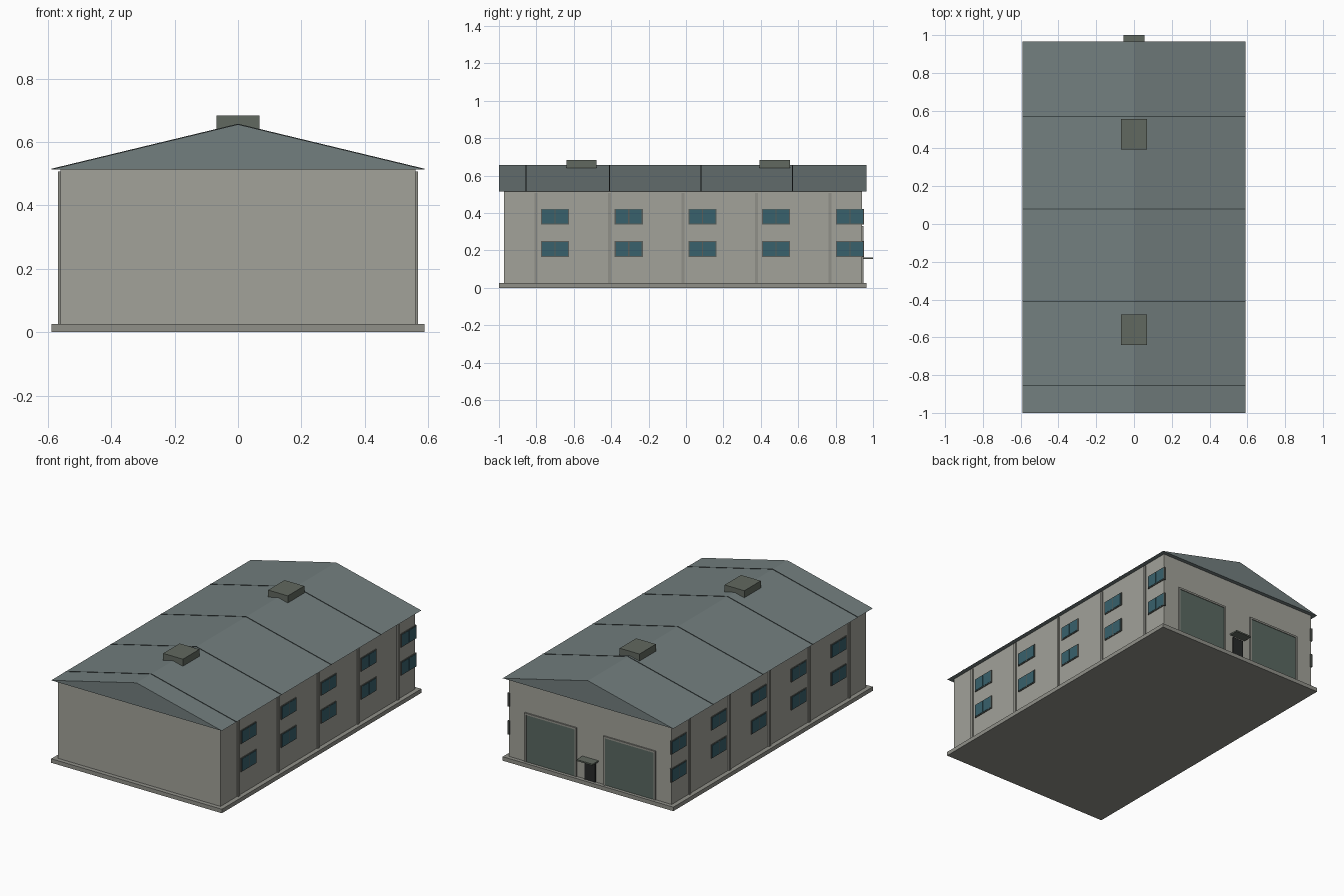
import bpy, bmesh

if "Cube" in bpy.data.objects:
    bpy.data.objects.remove(bpy.data.objects["Cube"])


def material(name, r, g, b):
    m = bpy.data.materials.new(name)
    m.diffuse_color = (r, g, b, 1)
    m.use_nodes = True
    m.node_tree.nodes["Principled BSDF"].inputs["Base Color"].default_value = m.diffuse_color
    return m


WALL = material("plaster", 0.36, 0.36, 0.32)
STONE = material("concrete", 0.28, 0.28, 0.25)
ROOF = material("roof_sheet", 0.17, 0.21, 0.21)
SEAM = material("seam", 0.05, 0.065, 0.065)
VENT = material("vent", 0.12, 0.14, 0.115)
FRAME = material("frame", 0.10, 0.11, 0.10)
GLASS = material("glass", 0.04, 0.12, 0.15)
GATE = material("gate", 0.10, 0.14, 0.12)
DARK = material("dark", 0.02, 0.022, 0.022)


def mesh_object(name, bm, mat):
    bmesh.ops.recalc_face_normals(bm, faces=bm.faces)
    me = bpy.data.meshes.new(name)
    bm.to_mesh(me)
    bm.free()
    me.materials.append(mat)
    ob = bpy.data.objects.new(name, me)
    bpy.context.collection.objects.link(ob)
    return ob


def box(name, x, y, z, mat, mirror=False):
    """Box from three (min, max) ranges, optionally mirrored across x = 0."""
    bm = bmesh.new()
    bmesh.ops.create_cube(bm, size=1)
    for v in bm.verts:
        v.co = [(r[0] + r[1]) / 2 + c * (r[1] - r[0]) for c, r in zip(v.co, (x, y, z))]
    ob = mesh_object(name, bm, mat)
    if mirror:
        ob.modifiers.new("mirror", 'MIRROR').use_bisect_axis[0] = False
    return ob


def prism(name, profile, y0, y1, mat):
    """Extrude an x-z profile along y."""
    bm = bmesh.new()
    face = bm.faces.new([bm.verts.new((x, y0, z)) for x, z in profile])
    ext = bmesh.ops.extrude_face_region(bm, geom=[face])
    moved = [g for g in ext["geom"] if isinstance(g, bmesh.types.BMVert)]
    bmesh.ops.translate(bm, verts=moved, vec=(0, y1 - y0, 0))
    return mesh_object(name, bm, mat)


# Base slab, walls and gable roof
EAVE, RIDGE, HALF, BACK = 0.514, 0.656, 0.589, 0.942
box("base_slab", (-HALF, HALF), (-1, 0.966), (0, 0.025), STONE)
box("walls", (-0.561, 0.561), (-0.973, BACK), (0.02, EAVE), WALL)
prism("gable_roof", [(-HALF, EAVE), (HALF, EAVE), (0, RIDGE)], -1, 0.966, ROOF)

# Raised roof seams following both slopes
for i, y in enumerate((-0.855, -0.41, 0.08, 0.57)):
    t = 0.002
    profile = [(-HALF, EAVE), (0, RIDGE), (HALF, EAVE),
               (HALF, EAVE + t), (0, RIDGE + t), (-HALF, EAVE + t)]
    prism(f"roof_seam_{i}", profile, y - 0.003, y + 0.003, SEAM)

# Ridge vents
for i, y in enumerate((-0.559, 0.475)):
    box(f"ridge_vent_{i}", (-0.068, 0.068), (y - 0.081, y + 0.081), (0.64, 0.684), VENT)

# Pilasters and two-pane windows on both long sides
for i in range(5):
    y = -0.803 + i * 0.3935
    box(f"pilaster_{i}", (0.555, 0.569), (y - 0.008, y + 0.008), (0.02, 0.508), STONE, True)
    y = -0.7 + i * 0.394
    for floor, (z0, z1) in enumerate(((0.165, 0.25), (0.34, 0.423))):
        tag = f"{floor}_{i}"
        box("window_frame_" + tag, (0.555, 0.566), (y - 0.075, y + 0.075), (z0, z1), FRAME, True)
        for s in (-1, 1):
            c = y + s * 0.036
            box(f"window_pane_{tag}_{'a' if s < 0 else 'b'}", (0.56, 0.568),
                (c - 0.033, c + 0.033), (z0 + 0.005, z1 - 0.005), GLASS, True)

# Two large gates on the back with surrounding trim
box("gate_panel", (0.105, 0.44), (BACK - 0.01, BACK + 0.004), (0.025, 0.318), GATE, True)
for name, x, z in (("gate_jamb_inner", (0.093, 0.105), (0.025, 0.33)),
                   ("gate_jamb_outer", (0.44, 0.452), (0.025, 0.33)),
                   ("gate_lintel", (0.093, 0.452), (0.318, 0.33))):
    box(name, x, (BACK - 0.01, BACK + 0.008), z, STONE, True)

# Small back door with canopy
box("back_door", (-0.037, 0.037), (BACK - 0.01, BACK + 0.006), (0.025, 0.145), DARK)
box("door_canopy", (-0.055, 0.055), (BACK - 0.01, 1.0), (0.154, 0.163), VENT)
